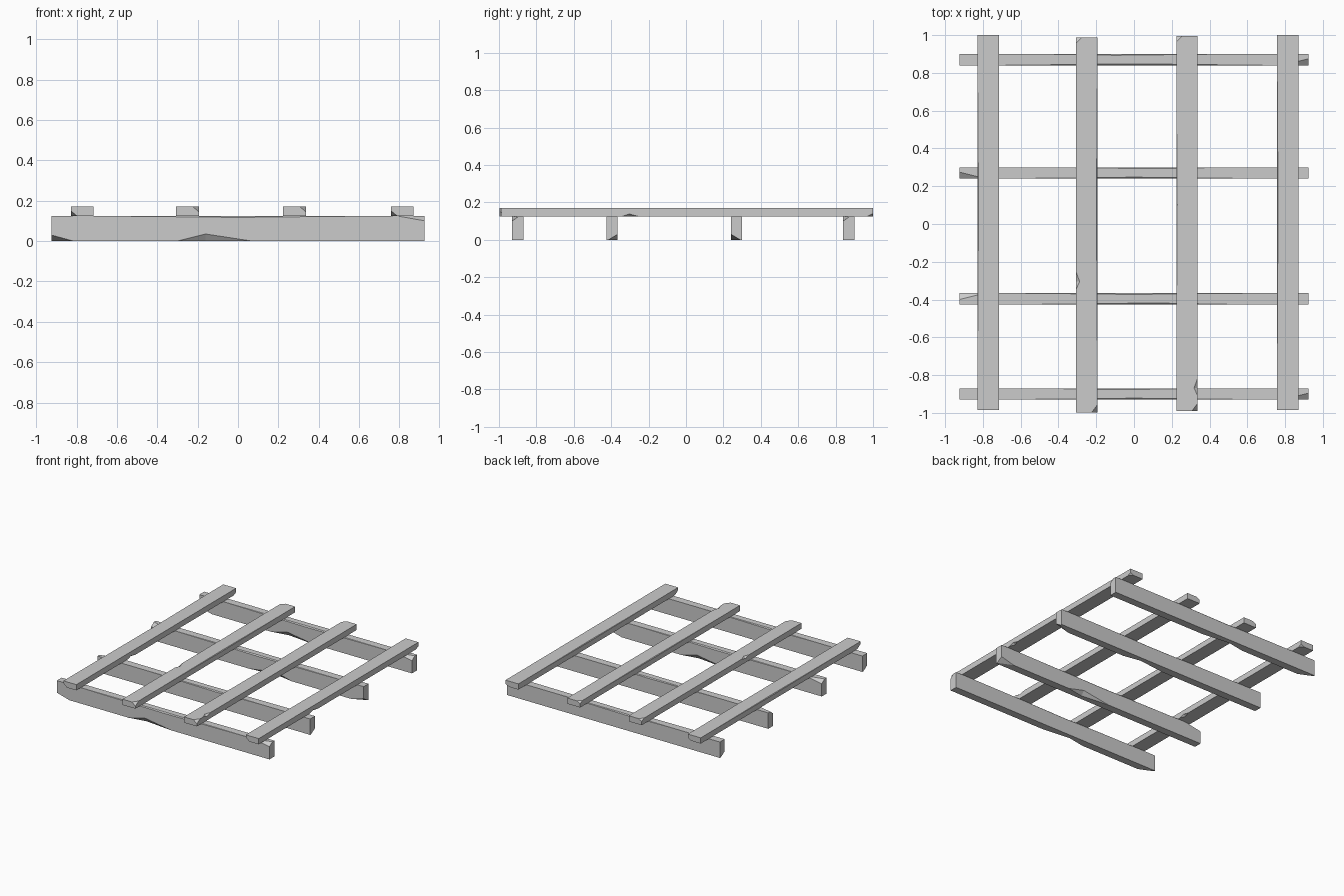
import bpy, bmesh
from mathutils import Vector

if "Cube" in bpy.data.objects:
    bpy.data.objects.remove(bpy.data.objects["Cube"])


def new_object(name, bm):
    bmesh.ops.recalc_face_normals(bm, faces=bm.faces)
    mesh = bpy.data.meshes.new(name)
    bm.to_mesh(mesh)
    bm.free()
    obj = bpy.data.objects.new(name, mesh)
    bpy.context.collection.objects.link(obj)
    return obj


def beam(name, center, size, axis, chips, notches):
    """Box running along axis, with chipped corners and worn notches on long edges."""
    half = Vector(size) / 2
    bm = bmesh.new()
    bmesh.ops.create_cube(bm, size=1)
    bmesh.ops.scale(bm, vec=size, verts=bm.verts)

    # Corner chips: signs of the corner, then cut length along x, y, z
    for sign, cut in chips:
        corner = Vector([s * h for s, h in zip(sign, half)])
        a, b, c = [corner - Vector([sign[i] * cut[i] if i == k else 0 for i in range(3)])
                   for k in range(3)]
        normal = (b - a).cross(c - a).normalized()
        if normal.dot(corner - a) < 0:
            normal.negate()
        bmesh.ops.bisect_plane(bm, geom=bm.verts[:] + bm.edges[:] + bm.faces[:],
                               plane_co=a, plane_no=normal, clear_outer=True)
        bmesh.ops.holes_fill(bm, edges=[e for e in bm.edges if e.is_boundary], sides=0)
    obj = new_object(name, bm)

    # Edge notches: side sign, z sign, start, peak, end, side depth, z depth
    cross = 1 - axis
    for side, up, start, peak, end, d_side, d_z in notches:
        def point(along, inset, drop):
            p = Vector((0, 0, up * (half.z - drop)))
            p[axis] = along
            p[cross] = side * (half[cross] - inset)
            return p
        c, d = point(peak, 0, d_z), point(peak, d_side, 0)
        mid = (c + d) / 2
        pts = [mid + 1.5 * (p - mid) for p in (point(start, 0, 0), point(end, 0, 0), c, d)]
        cb = bmesh.new()
        v = [cb.verts.new(p) for p in pts]
        for tri in ((0, 1, 2), (0, 1, 3), (0, 2, 3), (1, 2, 3)):
            cb.faces.new([v[i] for i in tri])
        cutter = new_object("notch_cutter", cb)
        cutter.hide_render = True
        mod = obj.modifiers.new("notch", 'BOOLEAN')
        mod.operation = 'DIFFERENCE'
        mod.solver = 'EXACT'
        mod.object = cutter
        bpy.context.view_layer.objects.active = obj
        bpy.ops.object.modifier_apply(modifier=mod.name)
        bpy.data.objects.remove(cutter)
    obj.location = center
    return obj


# Lower joists along x: one worn plank, mirrored for variety
for i, (y, mx, my) in enumerate([(-0.9, 1, 1), (-0.395, -1, -1), (0.27, -1, 1), (0.87, 1, 1)]):
    chips = [((mx, -my, 1), (0.14, 0.035, 0.025)),
             ((-mx, -my, -1), (0.11, 0.05, 0.03))]
    notches = [(-my, -1, -0.30 * mx, -0.16 * mx, 0.07 * mx, 0.025, 0.035),
               (-my, 1, -0.72 * mx, 0.0, 0.72 * mx, 0.008, 0.008),
               (my, 1, -0.5 * mx, -0.1 * mx, 0.5 * mx, 0.007, 0.007)]
    beam(f"joist_{i + 1}", (0, y, 0.0625), (1.85, 0.06, 0.125), 0, chips, notches)

# Upper slats along y: x, y centre, top/bottom flip, notch position
slats = [(-0.772, 0.007, -1, -0.31), (-0.25, -0.005, 1, -0.30),
         (0.28, 0.002, 1, -0.87), (0.814, 0.007, -1, -0.31)]
for i, (x, y, flip, notch_y) in enumerate(slats):
    side = 1 if i == 2 else -flip
    chips = [((flip, -1, flip), (0.03, 0.04, 0.025)),
             ((-flip, 1, flip), (0.03, 0.03, 0.015))]
    notches = [(side, flip, notch_y - 0.04, notch_y, notch_y + 0.05, 0.018, 0.013),
               (-side, 1, -0.7, 0.1, 0.8, 0.005, 0.005)]
    beam(f"slat_{i + 1}", (x, y, 0.1475), (0.112, 1.985, 0.045), 1, chips, notches)
